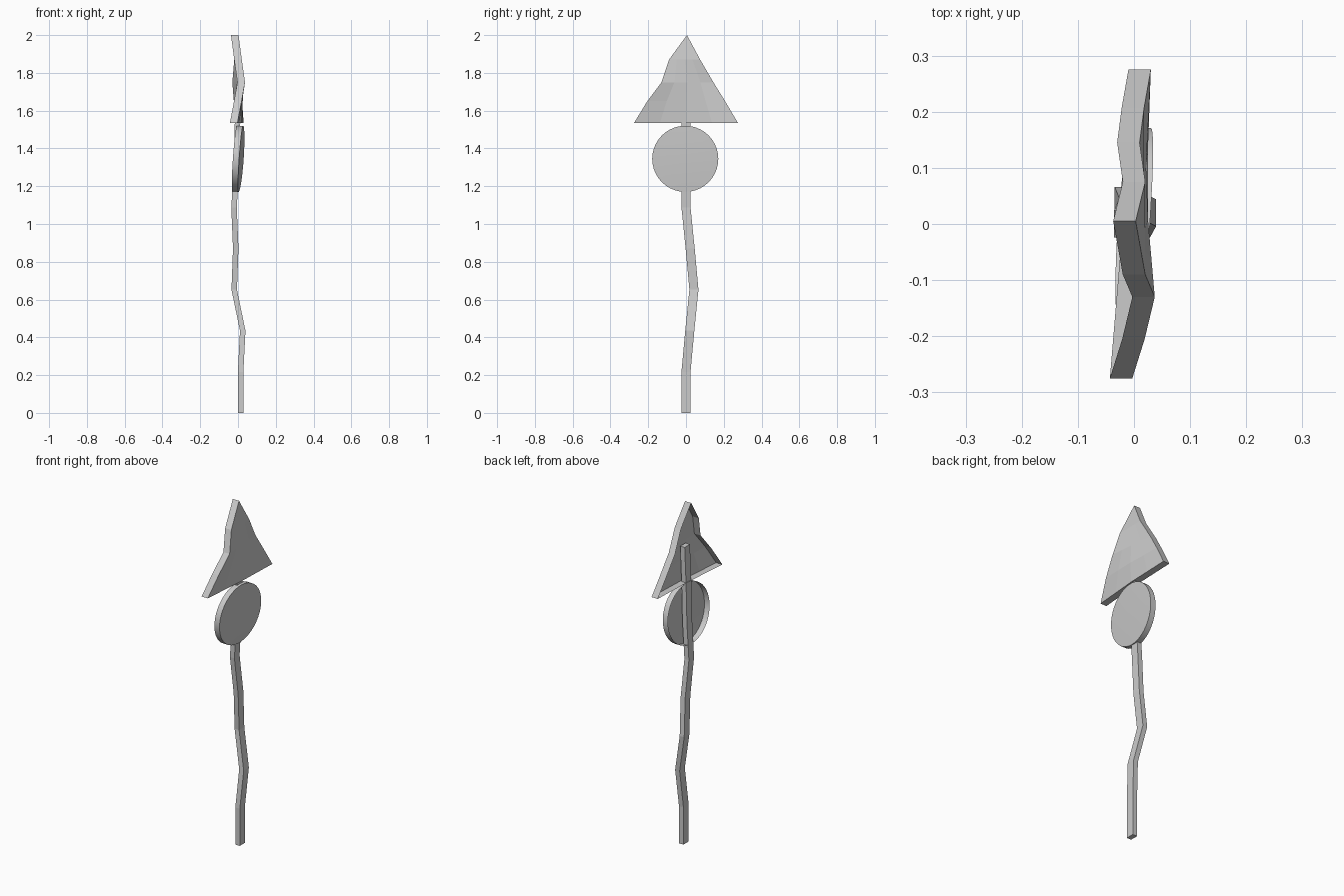
import bpy, bmesh, math

if "Cube" in bpy.data.objects:
    bpy.data.objects.remove(bpy.data.objects["Cube"])


def finish(name, bm):
    bmesh.ops.recalc_face_normals(bm, faces=bm.faces[:])
    me = bpy.data.meshes.new(name)
    bm.to_mesh(me)
    bm.free()
    ob = bpy.data.objects.new(name, me)
    bpy.context.collection.objects.link(ob)
    return ob


def add_flange(bm, depth):
    """Fold the sheet's outer edge backwards (towards -x)."""
    rim = [e for e in bm.edges if e.is_boundary]
    new = bmesh.ops.extrude_edge_only(bm, edges=rim)["geom"]
    verts = [v for v in new if isinstance(v, bmesh.types.BMVert)]
    bmesh.ops.translate(bm, verts=verts, vec=(-depth, 0, 0))


# Bent square post: x, y centre at evenly spaced heights
path = [(.014, 0), (.014, 0), (.025, .02), (-.020, .042), (-.012, .022),
        (-.021, 0), (-.008, 0), (-.003, 0), (.006, 0)]
hx, hy, step = .0145, .024, .2175
bm = bmesh.new()
rings = []
for i, (x, y) in enumerate(path):
    rings.append([bm.verts.new((x + sx * hx, y + sy * hy, i * step))
                  for sx, sy in ((-1, -1), (1, -1), (1, 1), (-1, 1))])
for a, b in zip(rings, rings[1:]):
    for k in range(4):
        n = (k + 1) % 4
        bm.faces.new((a[k], a[n], b[n], b[k]))
bm.faces.new(rings[0])
bm.faces.new(rings[-1])
finish("post", bm)

# Crumpled triangular sign: z, then (y, x) at left edge and right edge, x in middle
rows = [(1.87, -.09, .020, .075, .020, .020),
        (1.75, -.13, .037, .145, .010, .025),
        (1.65, -.205, .019, .207, .018, .025),
        (1.535, -.275, -.003, .275, .030, .020)]
bm = bmesh.new()
apex = bm.verts.new((.003, .005, 2))
grid = []
for z, yl, xl, yr, xr, xm in rows:
    row = []
    for k in range(5):
        t = k / 4
        x = xl + (xm - xl) * t * 2 if t < .5 else xm + (xr - xm) * (t * 2 - 1)
        row.append(bm.verts.new((x, yl + (yr - yl) * t, z)))
    grid.append(row)
for k in range(4):
    bm.faces.new((apex, grid[0][k], grid[0][k + 1]))
    for a, b in zip(grid, grid[1:]):
        bm.faces.new((a[k], b[k], b[k + 1], a[k + 1]))
add_flange(bm, .04)
finish("triangle_sign", bm)


# Warped round sign
def warp(u, v):
    return .02 + .012 * u + .012 * v - .002 * u * u - .004 * v * v


bm = bmesh.new()
R, N, cy, cz = .175, 40, -.004, 1.345
hub = bm.verts.new((warp(0, 0), cy, cz))
prev = None
for r in (.25, .5, .75, 1):
    ring = []
    for i in range(N):
        a = math.tau * i / N
        u, v = r * math.cos(a), r * math.sin(a)
        ring.append(bm.verts.new((warp(u, v), cy + R * u, cz + R * v)))
    for i in range(N):
        n = (i + 1) % N
        if prev:
            bm.faces.new((prev[i], ring[i], ring[n], prev[n]))
        else:
            bm.faces.new((hub, ring[i], ring[n]))
    prev = ring
add_flange(bm, .033)
disc = finish("round_sign", bm)
bpy.context.view_layer.objects.active = disc
disc.select_set(True)
bpy.ops.object.shade_smooth_by_angle(angle=math.radians(40))
